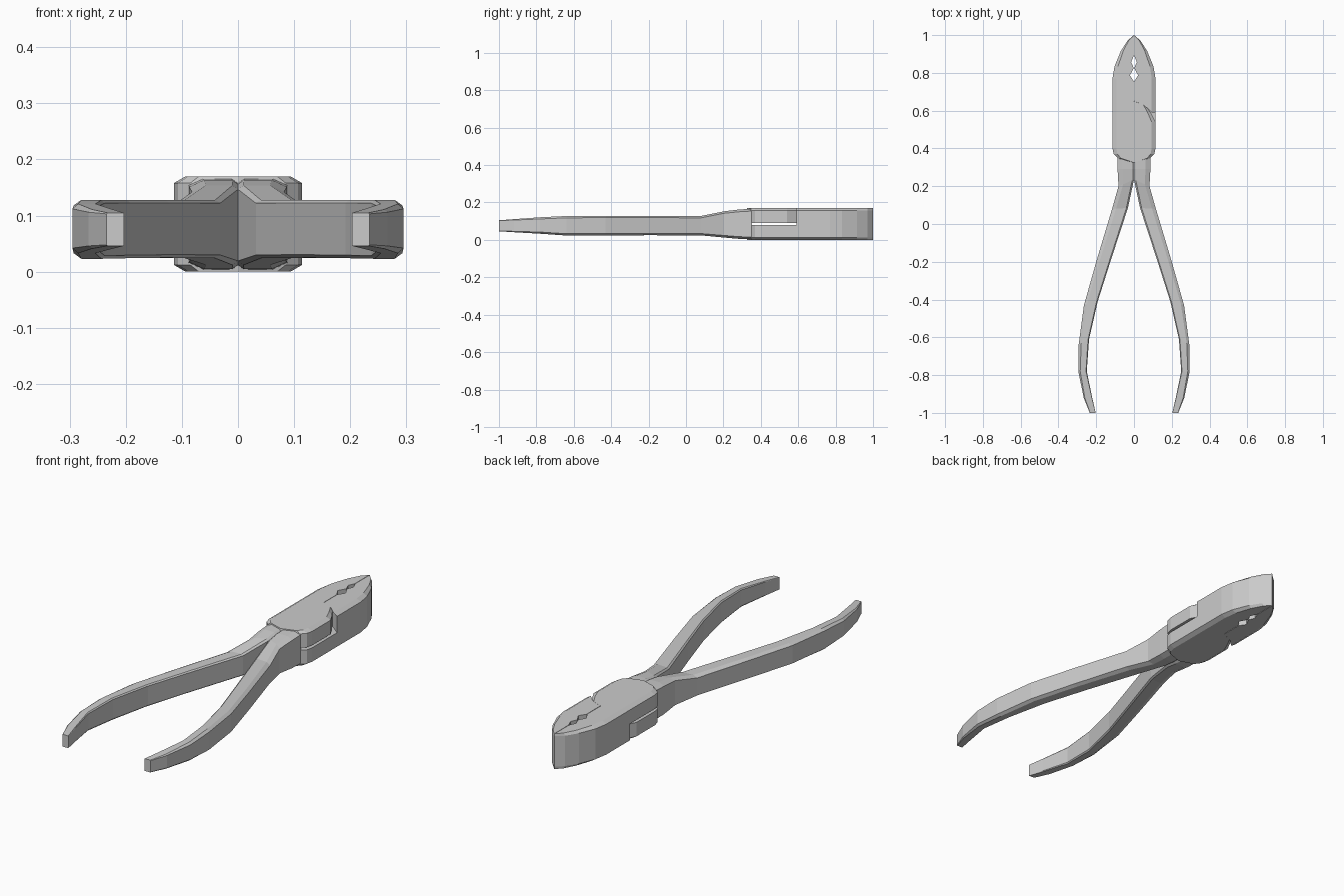
import bpy, bmesh
from mathutils import Matrix

if "Cube" in bpy.data.objects:
    bpy.data.objects.remove(bpy.data.objects["Cube"])

TOP, MID, CH = 0.17, 0.091, 0.012

def finish(bm, name):
    bmesh.ops.remove_doubles(bm, verts=bm.verts, dist=1e-5)
    bmesh.ops.recalc_face_normals(bm, faces=bm.faces)
    me = bpy.data.meshes.new(name)
    bm.to_mesh(me)
    bm.free()
    ob = bpy.data.objects.new(name, me)
    bpy.context.collection.objects.link(ob)
    return ob

def ring(bm, pts, z, inset=False):
    k = 0.82 if inset else 1.0
    return [bm.verts.new((x * k if abs(x) > 0.03 else x, y, z)) for x, y in pts]

def walls(bm, rings):
    for a, b in zip(rings, rings[1:]):
        n = len(a)
        for i in range(n):
            j = (i + 1) % n
            bm.faces.new((a[i], a[j], b[j], b[i]))

# Outlines: jaw with gripping notches, shoulder shared by jaw and lap plate
jaw_edge = [(-.001, .65), (-.001, .755), (-.022, .787), (-.001, .825),
            (-.015, .857), (-.001, .89), (-.001, 1.0), (-.035, .97),
            (-.07, .915), (-.103, .835), (-.114, .77), (-.114, .59)]
shoulder = [(-.09, .61), (-.06, .632)]
plate_edge = [(-.114, .40), (-.107, .37), (-.085, .348), (0, .325), (.085, .348),
              (.107, .37), (.114, .40), (.114, .54), (.09, .587), (.06, .632)]

# One jaw with its lap plate; the other is the same piece turned half a turn
def jaw(name, flip):
    bm = bmesh.new()
    full = jaw_edge + plate_edge
    up = [ring(bm, full, MID), ring(bm, full, TOP - CH), ring(bm, full, TOP, True)]
    walls(bm, up)
    bm.faces.new(up[-1])
    low_pts = jaw_edge + shoulder
    low = [ring(bm, low_pts, 0, True), ring(bm, low_pts, CH), ring(bm, low_pts, MID)]
    walls(bm, low)
    bm.faces.new(low[0])
    under = [jaw_edge[-1]] + plate_edge + [jaw_edge[0]] + shoulder[::-1]
    bm.faces.new(ring(bm, under, MID))
    if flip:
        c = Matrix.Translation((0, 0, TOP / 2))
        r = Matrix.Diagonal((-1, 1, -1, 1))
        bm.transform(c @ r @ c.inverted())
    finish(bm, name)

jaw("left_jaw", False)
jaw("right_jaw", True)

# Handle stations: inner x, y, outer x, y, bottom z, top z, chamfer
stations = [(.000, .352, .088, .352, .004, .166, .012),
            (.000, .290, .087, .290, .005, .163, .012),
            (.000, .235, .082, .200, .012, .154, .012),
            (.032, .085, .116, .080, .024, .128, .010),
            (.122, -.19, .200, -.20, .025, .128, .009),
            (.192, -.41, .265, -.43, .024, .128, .009),
            (.238, -.61, .293, -.64, .023, .128, .010),
            (.250, -.78, .295, -.78, .033, .121, .009),
            (.221, -.92, .266, -.92, .041, .111, .005),
            (.203, -1.0, .234, -1.0, .046, .105, .002)]

def handle(name, side):
    bm = bmesh.new()
    rings = []
    for ix, iy, ox, oy, z0, z1, c in stations:
        def p(t, z):
            return bm.verts.new((side * (ix + (ox - ix) * t), iy + (oy - iy) * t, z))
        a, b = c * 10, 1 - c * 25       # small inner and wider outer chamfer
        rings.append([p(a, z0), p(b, z0), p(1, z0 + c), p(1, z1 - c),
                      p(b, z1), p(a, z1), p(0, z1 - c * .6), p(0, z0 + c * .6)])
    walls(bm, rings)
    bm.faces.new(rings[0])
    bm.faces.new(rings[-1])
    finish(bm, name)

handle("right_handle", 1)
handle("left_handle", -1)
